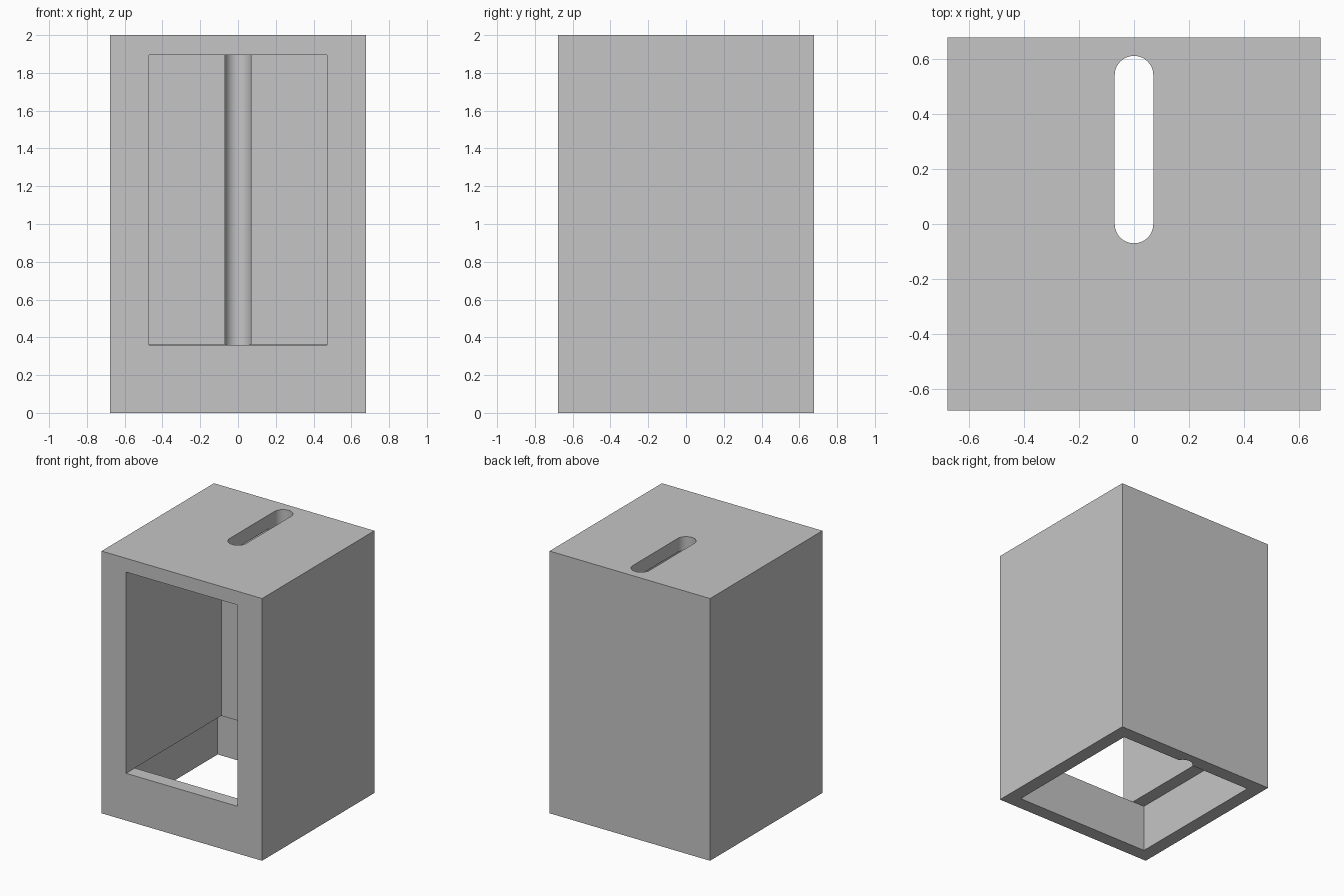
import bpy, bmesh, math

if "Cube" in bpy.data.objects:
    bpy.data.objects.remove(bpy.data.objects["Cube"], do_unlink=True)

HALF = 0.677      # outer half width
HEIGHT = 2.0
WALL = 0.105
LEDGE = 0.36      # top of the base recess
INNER = HALF - WALL
WINDOW = HALF - 2 * WALL + 0.003

grey = bpy.data.materials.new("plain_grey")
grey.use_nodes = True
colour = (0.56, 0.56, 0.56, 1)
grey.diffuse_color = colour
grey.node_tree.nodes["Principled BSDF"].inputs["Base Color"].default_value = colour


def prism(name, outline, low, high):
    """Extrude a flat outline upward between two heights."""
    bm = bmesh.new()
    base = bm.faces.new([bm.verts.new((x, y, low)) for x, y in outline])
    top = bmesh.ops.extrude_face_region(bm, geom=[base])["geom"]
    moved = [v for v in top if isinstance(v, bmesh.types.BMVert)]
    bmesh.ops.translate(bm, verts=moved, vec=(0, 0, high - low))
    bmesh.ops.recalc_face_normals(bm, faces=bm.faces)
    mesh = bpy.data.meshes.new(name)
    bm.to_mesh(mesh)
    bm.free()
    mesh.materials.append(grey)
    obj = bpy.data.objects.new(name, mesh)
    bpy.context.collection.objects.link(obj)
    return obj


def rectangle(half_x, front, back):
    return [(-half_x, front), (half_x, front), (half_x, back), (-half_x, back)]


def rounded_slot(radius, front, back, steps=24):
    """Straight slot with a half circle at each end."""
    points = []
    for centre, start in ((back, 0), (front, math.pi)):
        for i in range(steps + 1):
            a = start + math.pi * i / steps
            points.append((radius * math.cos(a), centre + radius * math.sin(a)))
    return points


# Outer block
body = prism("box_body", rectangle(HALF, -HALF, HALF), 0, HEIGHT)

# Base recess, front compartment and the slot running down through the top
cutters = [
    prism("base_recess", rectangle(INNER, -INNER, INNER), -0.2, LEDGE + 0.001),
    prism("front_compartment", rectangle(WINDOW, -1, WINDOW), LEDGE, HEIGHT - WALL),
    prism("top_slot", rounded_slot(0.07, 0, 0.54), -0.3, HEIGHT + 0.2),
]

bpy.ops.object.select_all(action="DESELECT")
body.select_set(True)
bpy.context.view_layer.objects.active = body
for cutter in cutters:
    cutter.hide_render = True
    cut = body.modifiers.new(cutter.name, "BOOLEAN")
    cut.operation = "DIFFERENCE"
    cut.solver = "EXACT"
    cut.object = cutter
    bpy.ops.object.modifier_apply(modifier=cut.name)
    bpy.data.objects.remove(cutter, do_unlink=True)

# Rounded slot ends shade smoothly, box edges stay sharp
bpy.ops.object.shade_smooth_by_angle(angle=math.radians(30))
